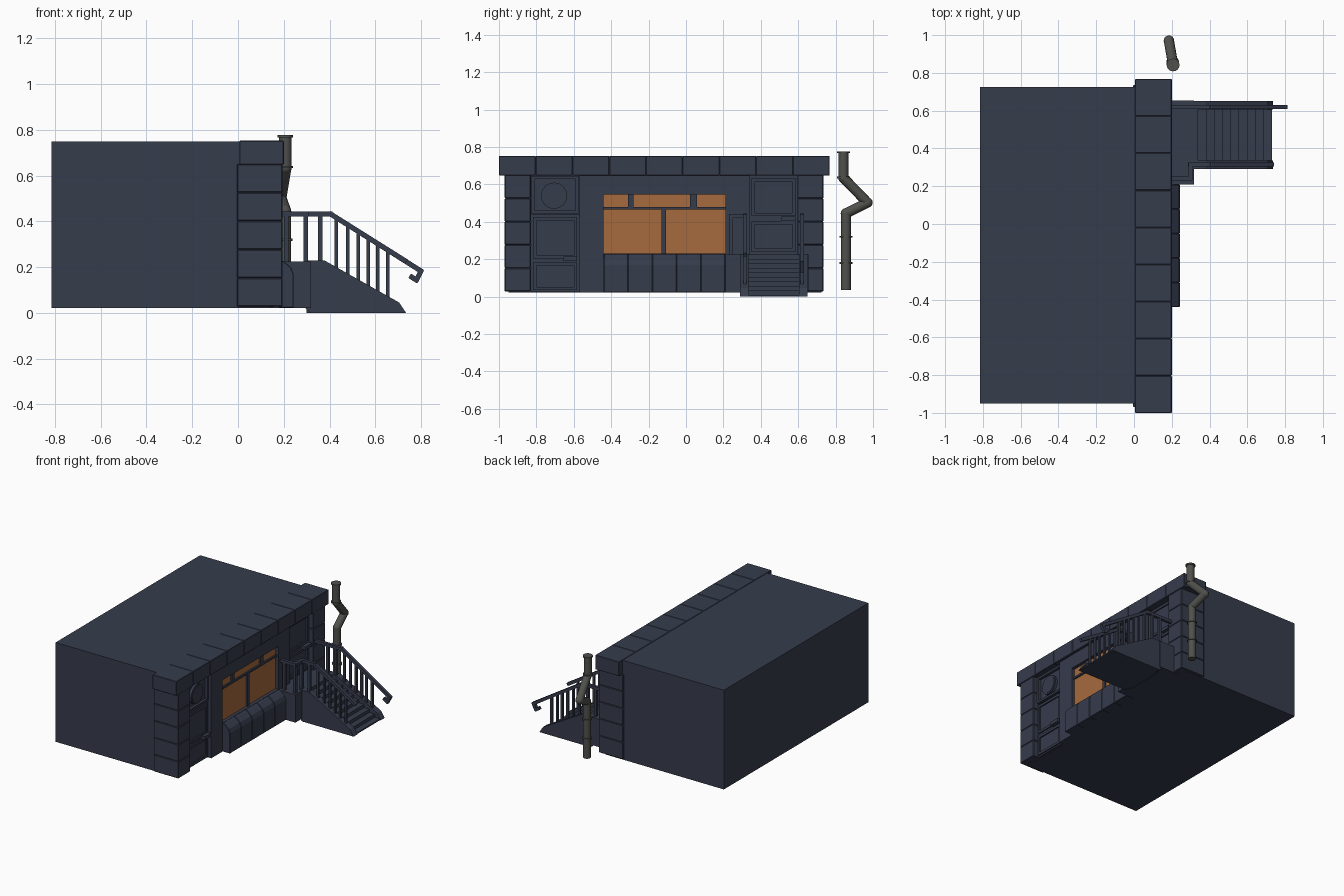
import bpy, bmesh, math
from mathutils import Vector, Matrix

if "Cube" in bpy.data.objects:
    bpy.data.objects.remove(bpy.data.objects["Cube"])

def material(name, rgb):
    m = bpy.data.materials.new(name)
    m.diffuse_color = (*rgb, 1)
    m.use_nodes = True
    m.node_tree.nodes["Principled BSDF"].inputs["Base Color"].default_value = m.diffuse_color
    return m

SLATE = material("slate_blue", (0.037, 0.045, 0.073))
AMBER = material("amber_glass", (0.38, 0.142, 0.047))
IRON = material("grey_iron", (0.080, 0.080, 0.073))

def finish(bm, name, mat, bevel=0):
    bmesh.ops.recalc_face_normals(bm, faces=bm.faces)
    me = bpy.data.meshes.new(name)
    bm.to_mesh(me)
    bm.free()
    me.materials.append(mat)
    ob = bpy.data.objects.new(name, me)
    bpy.context.collection.objects.link(ob)
    if bevel:
        b = ob.modifiers.new("bevel", 'BEVEL')
        b.width, b.segments = bevel, 1
    return ob

def box(name, x, y, z, mat=SLATE, bevel=0):
    bm = bmesh.new()
    size = [b - a for a, b in (x, y, z)]
    mid = [(a + b) / 2 for a, b in (x, y, z)]
    bmesh.ops.create_cube(bm, size=1, matrix=Matrix.Translation(mid) @ Matrix.Diagonal((*size, 1)))
    return finish(bm, name, mat, bevel)

def prism(name, profile, y0, y1, bevel=0):
    """Extrude an x-z profile along y."""
    bm = bmesh.new()
    f = bm.faces.new([bm.verts.new((x, y0, z)) for x, z in profile])
    r = bmesh.ops.extrude_face_region(bm, geom=[f])
    bmesh.ops.translate(bm, vec=(0, y1 - y0, 0), verts=[v for v in r['geom'] if isinstance(v, bmesh.types.BMVert)])
    return finish(bm, name, SLATE, bevel)

def rod_matrix(a, b):
    a, b = Vector(a), Vector(b)
    return Matrix.Translation((a + b) / 2) @ (b - a).to_track_quat('Z', 'Y').to_matrix().to_4x4(), (b - a).length

def beam(name, a, b, w):
    m, length = rod_matrix(a, b)
    bm = bmesh.new()
    bmesh.ops.create_cube(bm, size=1, matrix=m @ Matrix.Diagonal((w, w, length + w * 0.7, 1)))
    return finish(bm, name, SLATE)

def tube(name, a, b, r, mat=IRON, sides=16):
    m, length = rod_matrix(a, b)
    bm = bmesh.new()
    bmesh.ops.create_cone(bm, cap_ends=True, segments=sides, radius1=r, radius2=r, depth=length, matrix=m)
    for f in bm.faces:
        f.smooth = len(f.verts) == 4
    for e in bm.edges:
        e.smooth = not any(len(f.verts) > 4 for f in e.link_faces)
    return finish(bm, name, mat)

def frame(name, x, y, z, t):
    """Raised rectangular moulding on the facade."""
    for i, (yy, zz) in enumerate([((y[0], y[0] + t), z), ((y[1] - t, y[1]), z),
                                  ((y[0] + t, y[1] - t), (z[0], z[0] + t)),
                                  ((y[0] + t, y[1] - t), (z[1] - t, z[1]))]):
        box(f"{name}_{i}", x, yy, zz)

# building body
box("building_body", (-0.815, 0.145), (-0.95, 0.725), (0.022, 0.75))

# facade wall around the window opening
WX = (0.14, 0.182)
box("wall_above_window", WX, (-0.57, 0.34), (0.545, 0.65))
box("wall_below_window", WX, (-0.57, 0.34), (0.022, 0.23))
box("wall_left_of_window", WX, (-0.57, -0.44), (0.23, 0.545))
box("wall_right_of_window", WX, (0.21, 0.34), (0.23, 0.545))

# corner quoin blocks
for name, y in (("left", (-0.97, -0.83)), ("right", (0.595, 0.735))):
    for i in range(5):
        z = 0.028 + i * 0.1245
        box(f"{name}_quoin_{i}", (-0.005, 0.195), y, (z, z + 0.1245), bevel=0.004)

# cornice blocks
n = 9
for i in range(n):
    y = -1 + i * 1.768 / n
    box(f"cornice_block_{i}", (0.006, 0.2), (y, y + 1.768 / n), (0.648, 0.753), bevel=0.003)

# window panes and bars
box("window_backing", (0.14, 0.150), (-0.44, 0.21), (0.23, 0.545))
for i, (y0, y1, z0, z1) in enumerate([(-0.44, -0.13, 0.23, 0.465), (-0.107, 0.21, 0.23, 0.465),
                                      (-0.44, -0.31, 0.48, 0.545), (-0.28, 0.022, 0.48, 0.545),
                                      (0.058, 0.21, 0.48, 0.545)]):
    box(f"window_pane_{i}", (0.149, 0.157), (y0, y1), (z0, z1), AMBER)
BX = (0.149, 0.168)
box("window_crossbar", BX, (-0.44, 0.21), (0.465, 0.48))
box("window_mullion", BX, (-0.13, -0.107), (0.23, 0.465))
for i, y in enumerate([(-0.31, -0.28), (0.022, 0.058)]):
    box(f"upper_mullion_{i}", BX, y, (0.48, 0.545))

# panelled base under the window
for i in range(5):
    y = -0.44 + i * 0.13
    prism(f"window_base_{i}", [(0.17, 0.022), (0.243, 0.022), (0.243, 0.17), (0.232, 0.198), (0.198, 0.228), (0.17, 0.228)],
          y, y + 0.13, 0.003)

# left door with round transom light
frame("left_transom_frame", (0.14, 0.165), (-0.825, -0.575), (0.445, 0.645), 0.015)
tube("round_transom_rim", (0.14, -0.705, 0.54), (0.163, -0.705, 0.54), 0.07, SLATE, 24)
tube("round_transom_light", (0.15, -0.705, 0.54), (0.167, -0.705, 0.54), 0.06, SLATE, 24)
box("left_door_leaf", (0.14, 0.155), (-0.83, -0.57), (0.025, 0.438))
for i, z in enumerate([(0.205, 0.425), (0.035, 0.185)]):
    frame(f"left_door_panel_{i}", (0.15, 0.165), (-0.818, -0.582), z, 0.018)
box("left_door_handle", (0.15, 0.19), (-0.655, -0.582), (0.19, 0.215))

# right door
box("right_door_leaf", (0.14, 0.155), (0.34, 0.595), (0.225, 0.648))
for i, z in enumerate([(0.43, 0.635), (0.24, 0.405)]):
    frame(f"right_door_panel_{i}", (0.15, 0.165), (0.35, 0.585), z, 0.018)
box("right_door_handle", (0.15, 0.19), (0.51, 0.585), (0.405, 0.428))

# landing and steps
box("stair_landing", (0.14, 0.318), (0.21, 0.655), (0.022, 0.225))
profile = [(0.30, 0.0), (0.30, 0.225), (0.34, 0.225)]
for i in range(9):
    x, z = 0.34 + 0.0433 * i, 0.225 - 0.024 * (i + 1)
    profile += [(x, z), (x + 0.0433, z)]
prism("stair_steps", profile + [(0.73, 0.0)], 0.33, 0.61)

# sloping stair sides
for name, y in (("near", 0.29), ("far", 0.605)):
    prism(f"{name}_stringer", [(0.318, 0), (0.735, 0), (0.705, 0.045), (0.38, 0.228), (0.295, 0.228), (0.295, 0.02)],
          y, y + 0.045)

# handrails
far = [(0.19, 0.62, 0.432), (0.405, 0.62, 0.432), (0.80, 0.62, 0.183), (0.78, 0.62, 0.143), (0.757, 0.62, 0.158)]
near = [(0.19, 0.24, 0.432), (0.30, 0.24, 0.432), (0.30, 0.315, 0.432), (0.405, 0.315, 0.432), (0.73, 0.315, 0.228)]
for name, path in (("far", far), ("near", near)):
    for i, (a, b) in enumerate(zip(path, path[1:])):
        beam(f"{name}_handrail_{i}", a, b, 0.022)

# balusters
for name, y in (("near", 0.315), ("far", 0.62)):
    for i, x in enumerate([0.297, 0.36, 0.43, 0.48, 0.525, 0.57, 0.61, 0.655]):
        top = 0.432 - max(0, x - 0.405) * 0.63
        foot = 0.22 - max(0, x - 0.38) * 0.56
        w = 0.01 if x < 0.4 else 0.0075
        box(f"{name}_baluster_{i}", (x - w, x + w), (y - w, y + w), (foot, top))
for i, x in enumerate([0.21, 0.297]):
    box(f"landing_baluster_{i}", (x - 0.01, x + 0.01), (0.23, 0.25), (0.22, 0.432))

# drain pipe with a bend
pipe = [(0.207, 0.842, 0.775), (0.207, 0.842, 0.635), (0.185, 0.97, 0.503), (0.205, 0.855, 0.445), (0.205, 0.855, 0.036)]
for i, (a, b) in enumerate(zip(pipe, pipe[1:])):
    tube(f"drain_pipe_{i}", a, b, 0.027)
for i, p in enumerate(pipe[1:-1]):
    bm = bmesh.new()
    bmesh.ops.create_uvsphere(bm, u_segments=16, v_segments=8, radius=0.028, matrix=Matrix.Translation(p))
    for f in bm.faces:
        f.smooth = True
    finish(bm, f"pipe_elbow_{i}", IRON)
for i, (p, z) in enumerate([(pipe[0], 0.772), (pipe[1], 0.638), (pipe[4], 0.32), (pipe[4], 0.18)]):
    tube(f"pipe_collar_{i}", (p[0], p[1], z - 0.005), (p[0], p[1], z + 0.005), 0.034)
